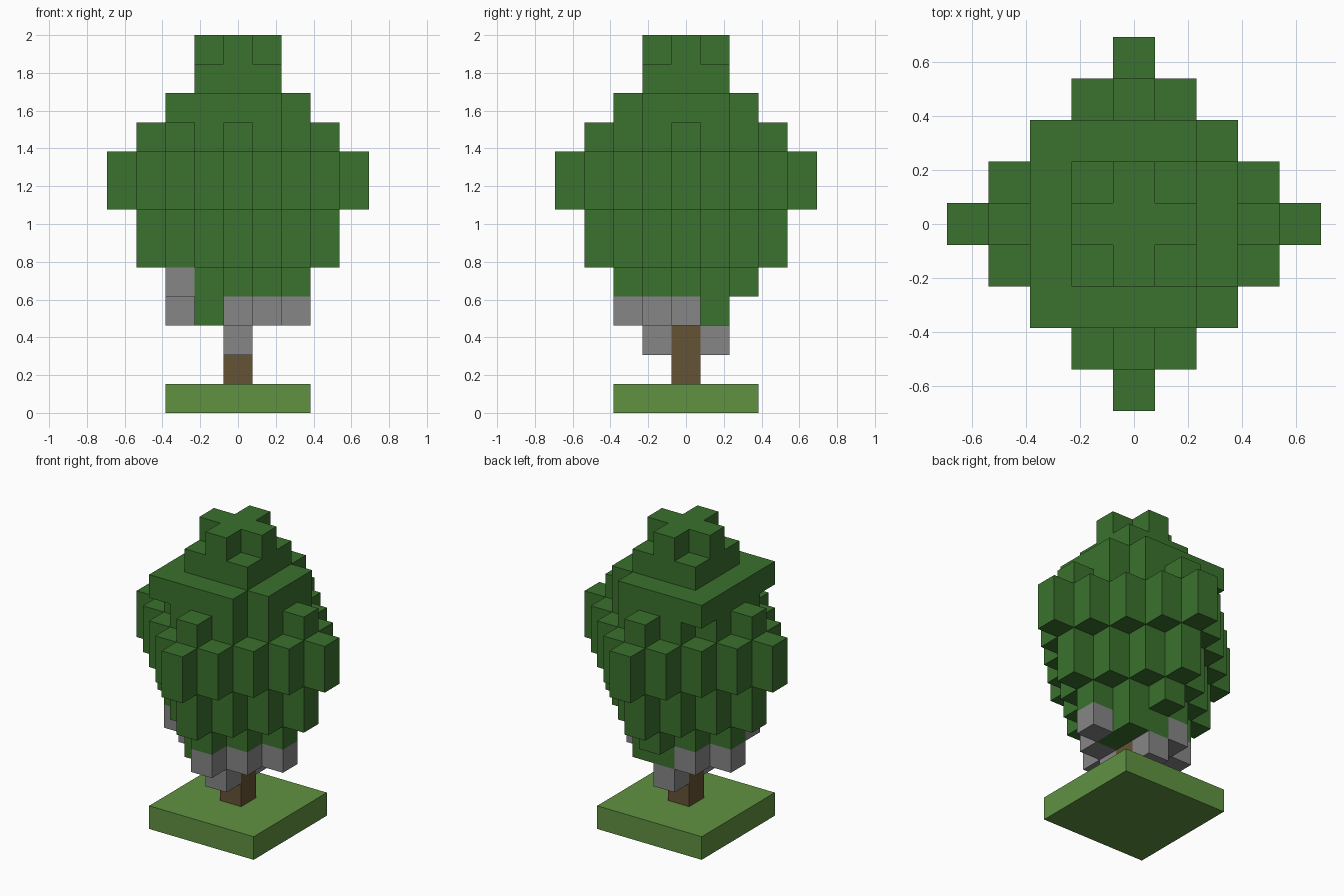
import bpy
import bmesh
from mathutils import Vector

if "Cube" in bpy.data.objects:
    bpy.data.objects.remove(bpy.data.objects["Cube"], do_unlink=True)

U = 2 / 13  # edge of one block


def material(name, rgb):
    mat = bpy.data.materials.new(name)
    mat.use_nodes = True
    mat.diffuse_color = (*rgb, 1)
    mat.node_tree.nodes["Principled BSDF"].inputs["Base Color"].default_value = (*rgb, 1)
    return mat


def diamond(radius, layer):
    span = range(-radius, radius + 1)
    return {(x, y, layer) for x in span for y in span if abs(x) + abs(y) <= radius}


def square(radius, layer):
    span = range(-radius, radius + 1)
    return {(x, y, layer) for x in span for y in span}


def build_blocks(name, cells, mat):
    """Join block cells into one closed skin, leaving out faces between blocks."""
    bm = bmesh.new()
    for cell in sorted(cells):
        centre = Vector(cell) + Vector((0, 0, 0.5))
        for axis in range(3):
            for side in (-1, 1):
                normal = Vector((0, 0, 0))
                normal[axis] = side
                if tuple(int(c + n) for c, n in zip(cell, normal)) in cells:
                    continue
                a = Vector((0, 0, 0))
                a[(axis + 1) % 3] = 0.5
                b = normal.cross(a)
                mid = centre + normal * 0.5
                corners = (mid - a - b, mid + a - b, mid + a + b, mid - a + b)
                bm.faces.new([bm.verts.new(c * U) for c in corners])
    bmesh.ops.remove_doubles(bm, verts=bm.verts, dist=U / 100)
    mesh = bpy.data.meshes.new(name)
    bm.to_mesh(mesh)
    bm.free()
    mesh.materials.append(mat)
    obj = bpy.data.objects.new(name, mesh)
    bpy.context.collection.objects.link(obj)
    return obj


def build_box(name, width, bottom, top, mat):
    bpy.ops.mesh.primitive_cube_add(size=1, location=(0, 0, (bottom + top) / 2 * U))
    obj = bpy.context.object
    obj.name = name
    for v in obj.data.vertices:
        v.co *= U
        v.co.x *= width
        v.co.y *= width
        v.co.z *= top - bottom
    obj.data.materials.append(mat)


leaf_green = material("leaf green", (0.043, 0.164, 0.026))
grass_green = material("grass green", (0.117, 0.283, 0.053))
bark_brown = material("bark brown", (0.130, 0.084, 0.035))
stone_grey = material("stone grey", (0.240, 0.240, 0.240))

# Ground slab and trunk
build_box("ground_slab", 5, 0, 1, grass_green)
build_box("trunk", 1, 1, 4, bark_brown)

# Grey blocks hanging under the crown
grey = {(0, -1, 2), (0, 1, 2), (-2, -1, 4)}
grey |= {(x, y, 3) for x, y in ((0, -2), (1, -1), (2, 0), (-1, 1), (-2, 0))}
build_blocks("hanging_blocks", grey, stone_grey)

# Crown: stacked diamond layers, a wide cap, then a stepped tip
crown = diamond(1, 3) | {(1, 1, 3), (-1, -1, 3)}
for layer, radius in ((4, 2), (5, 3), (6, 3), (7, 4), (8, 4), (9, 3)):
    crown |= diamond(radius, layer)
crown |= square(2, 10) - {(2, -2, 10), (2, 2, 10)}
crown |= square(1, 11) | diamond(1, 12)
crown -= grey | {(0, 0, 3)}
build_blocks("crown", crown, leaf_green)
